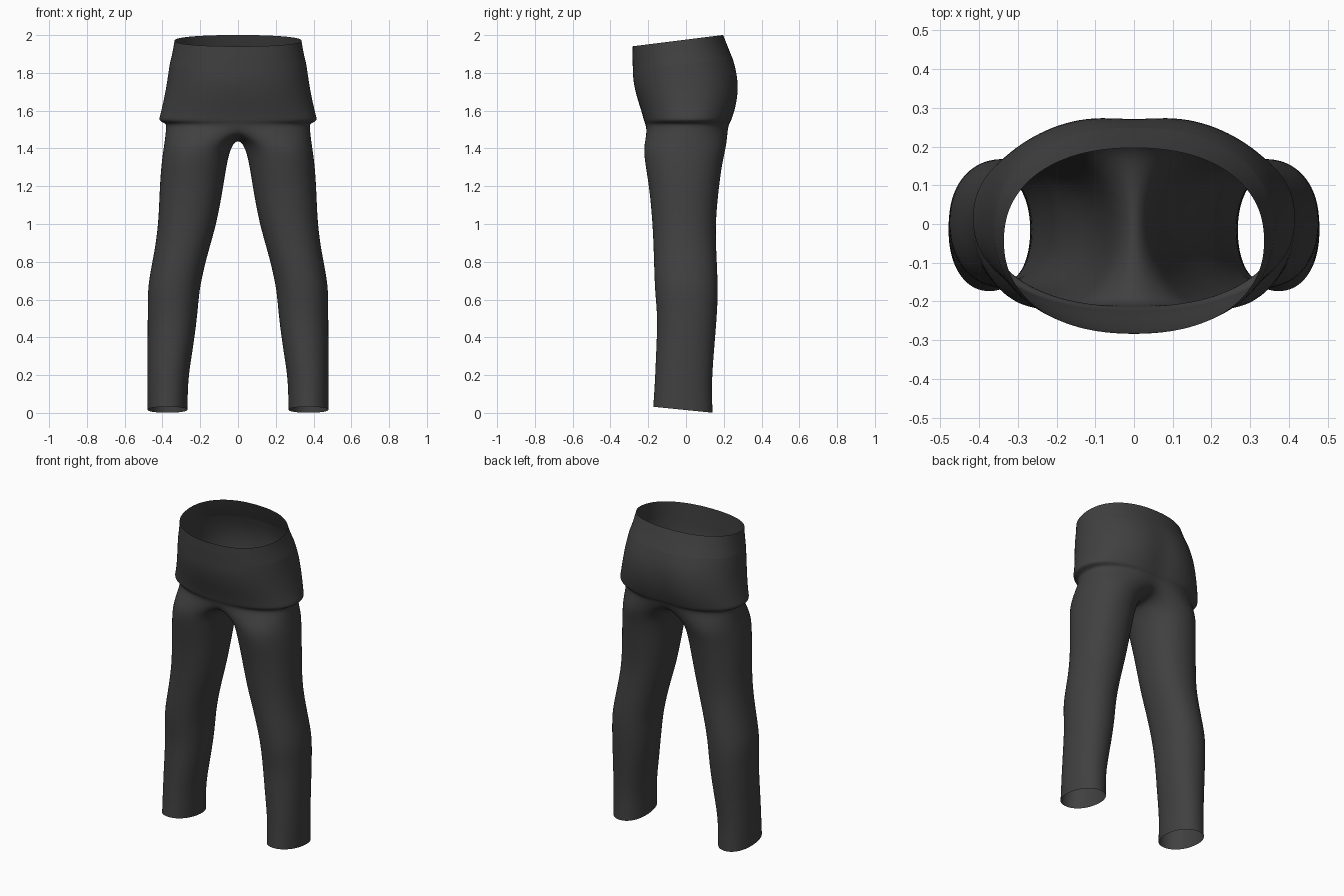
import bpy, bmesh, math

if "Cube" in bpy.data.objects:
    bpy.data.objects.remove(bpy.data.objects["Cube"])

cloth = bpy.data.materials.new("charcoal cloth")
cloth.diffuse_color = (0.052, 0.052, 0.052, 1)
cloth.use_nodes = True
cloth.node_tree.nodes["Principled BSDF"].inputs["Base Color"].default_value = cloth.diffuse_color

HALF = 17      # points from front centre to back centre around one side
RING = 24      # points around one leg


def spow(v, p):
    return math.copysign(abs(v) ** p, v)


def hip_row(z, tilt, rx, yf, yb, cleft=0.0, square=0.9):
    """Half ring round the hips, front centre to back centre."""
    row = []
    cy, ry = (yf + yb) / 2, (yb - yf) / 2
    for i in range(HALF):
        a = math.pi * (i / (HALF - 1) - 0.5)
        x = rx * spow(math.cos(a), square) if 0 < i < HALF - 1 else 0.0
        y = cy + ry * spow(math.sin(a), square)
        if i >= HALF - 2:                       # dip between the buttocks
            y -= cleft * (1.0 if i == HALF - 1 else 0.25)
        row.append((x, y, z + tilt * y))
    return row


def leg_ring(z, tilt, xi, xo, yf, yb, square=0.93):
    """Full ring round one leg, starting at the inner front."""
    cx, rx, cy, ry = (xi + xo) / 2, (xo - xi) / 2, (yf + yb) / 2, (yb - yf) / 2
    ring = []
    for i in range(RING):
        a = math.radians(-120 + 360 * i / RING)
        y = cy + ry * spow(math.sin(a), square)
        ring.append((cx + rx * spow(math.cos(a), square), y, z + tilt * y))
    return ring


def bridge(bm, a, b, closed):
    n = len(a)
    for i in range(n if closed else n - 1):
        j = (i + 1) % n
        bm.faces.new((a[i], b[i], b[j], a[j]))


def finish(bm, name):
    bmesh.ops.recalc_face_normals(bm, faces=bm.faces)
    # make the normals face away from the body
    f = max(bm.faces, key=lambda q: q.calc_center_median().x)
    if f.normal.x < 0:
        bmesh.ops.reverse_faces(bm, faces=bm.faces)
    mesh = bpy.data.meshes.new(name)
    bm.to_mesh(mesh)
    bm.free()
    mesh.materials.append(cloth)
    ob = bpy.data.objects.new(name, mesh)
    bpy.context.collection.objects.link(ob)
    mir = ob.modifiers.new("other side", 'MIRROR')
    mir.use_clip = True
    mir.merge_threshold = 0.0005
    sub = ob.modifiers.new("smooth", 'SUBSURF')
    sub.levels = sub.render_levels = 2
    for p in mesh.polygons:
        p.use_smooth = True
    return ob


# Waistband: tilted strip, lower at the front
band_rows = [hip_row(1.976, 0.125, 0.338, -0.285, 0.198),
             hip_row(1.915, 0.11, 0.347, -0.285, 0.222),
             hip_row(1.850, 0.09, 0.363, -0.283, 0.252, 0.003)]
bm = bmesh.new()
rows = [[bm.verts.new(p) for p in r] for r in band_rows]
for a, b in zip(rows, rows[1:]):
    bridge(bm, a, b, False)
finish(bm, "waistband")

# Hips: buttocks at the back, flared fold at the sides
hip_rows = [band_rows[-1],
            hip_row(1.78, 0.05, 0.373, -0.282, 0.281, 0.012),
            hip_row(1.70, 0.02, 0.386, -0.268, 0.288, 0.018),
            hip_row(1.63, 0.0, 0.401, -0.248, 0.278, 0.022),
            hip_row(1.58, 0.0, 0.413, -0.232, 0.263, 0.022),
            hip_row(1.555, 0.0, 0.421, -0.226, 0.254, 0.022),
            hip_row(1.542, 0.0, 0.412, -0.222, 0.249, 0.022),
            hip_row(1.532, 0.0, 0.383, -0.217, 0.241, 0.022),
            hip_row(1.510, 0.0, 0.381, -0.212, 0.235, 0.024)]
bm = bmesh.new()
rows = [[bm.verts.new(p) for p in r] for r in hip_rows]
for a, b in zip(rows, rows[1:]):
    bridge(bm, a, b, False)

# Crotch seam: dips between the legs from back centre to front centre
y0, y1 = rows[-1][-1].co.y, rows[-1][0].co.y
seam = []
for k in range(1, RING - HALF + 1):
    t = k / (RING - HALF + 1)
    dip = math.sin(math.pi * t) ** 0.7
    seam.append(bm.verts.new((0, y0 + (y1 - y0) * t, 1.51 - 0.065 * dip)))

# Legs: z, tilt, inner x, outer x, front y, back y
leg_data = [(1.42, 0, 0.030, 0.392, -0.226, 0.218),
            (1.34, 0, 0.055, 0.405, -0.222, 0.196),
            (1.20, 0, 0.076, 0.416, -0.196, 0.176),
            (1.00, 0, 0.112, 0.422, -0.178, 0.156),
            (0.85, 0, 0.158, 0.444, -0.172, 0.162),
            (0.70, 0, 0.194, 0.474, -0.168, 0.169),
            (0.62, 0, 0.206, 0.479, -0.163, 0.170),
            (0.50, 0, 0.216, 0.479, -0.152, 0.164),
            (0.35, -0.02, 0.236, 0.480, -0.158, 0.151),
            (0.20, -0.05, 0.261, 0.480, -0.164, 0.139),
            (0.10, -0.08, 0.265, 0.480, -0.169, 0.139),
            (0.015, -0.10, 0.267, 0.480, -0.175, 0.142)]
prev = rows[-1] + seam
for d in leg_data:
    ring = [bm.verts.new(p) for p in leg_ring(*d)]
    bridge(bm, prev, ring, True)
    prev = ring
finish(bm, "trousers")
